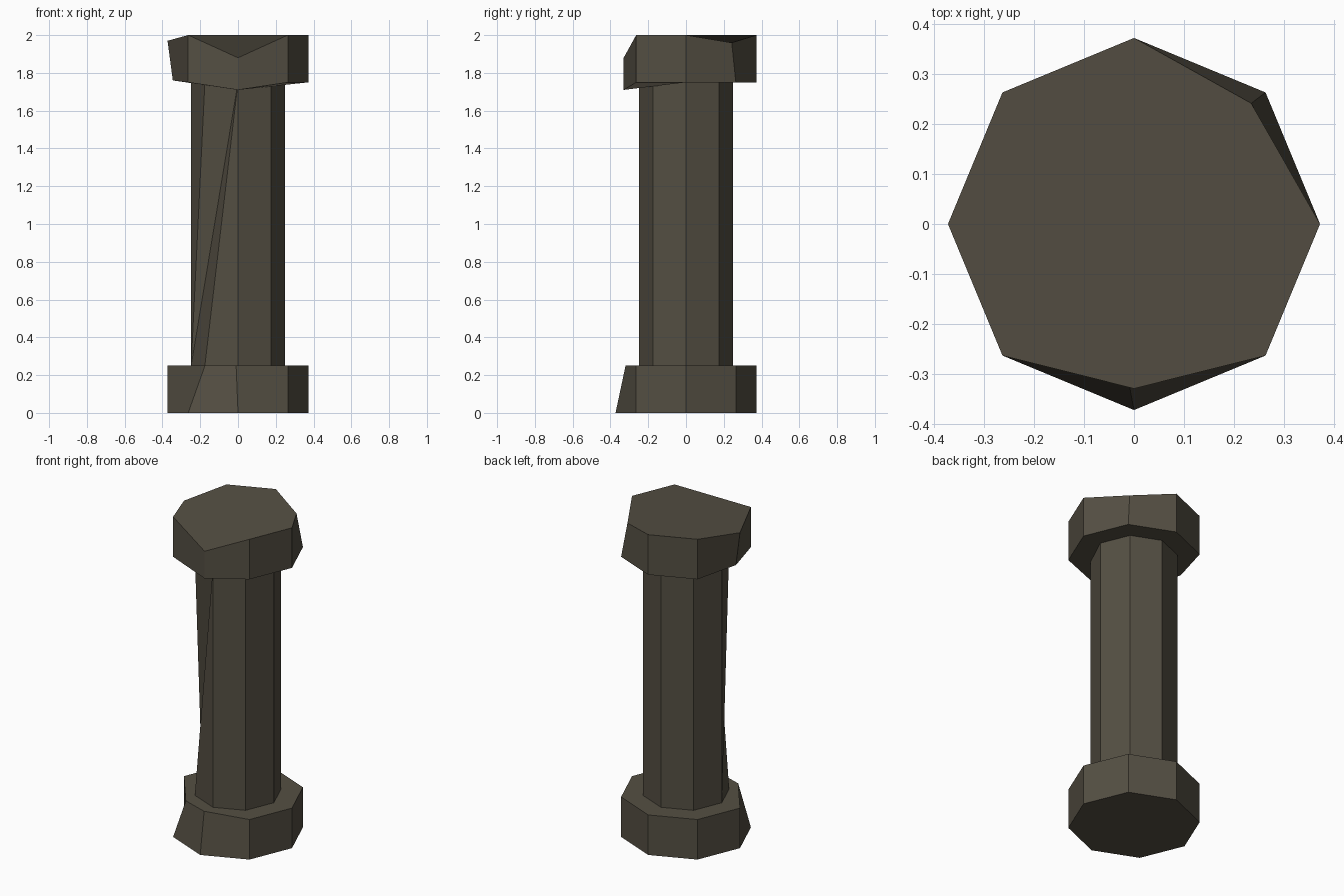
import bpy
import bmesh
import math
from mathutils import Vector

cube = bpy.data.objects.get("Cube")
if cube:
    bpy.data.objects.remove(cube, do_unlink=True)

stone = bpy.data.materials.new("dark_stone")
stone.use_nodes = True
colour = (0.089, 0.078, 0.056, 1)
stone.diffuse_color = colour
stone.node_tree.nodes["Principled BSDF"].inputs["Base Color"].default_value = colour


def ring(radius, z, moved=None):
    """Octagon of points from +x anticlockwise, with chipped corners moved."""
    points = [Vector((radius * math.cos(i * math.pi / 4),
                      radius * math.sin(i * math.pi / 4), z)) for i in range(8)]
    for corner, place in (moved or {}).items():
        points[corner] = Vector(place)
    return points


def prism(name, low, high, worn_corner=None):
    bm = bmesh.new()
    b = [bm.verts.new(p) for p in low]
    t = [bm.verts.new(p) for p in high]
    bm.faces.new(b[::-1])
    bm.faces.new(t)
    worn = () if worn_corner is None else (worn_corner - 1, worn_corner)
    for i in range(8):
        j = (i + 1) % 8
        if i not in worn:
            bm.faces.new((b[i], b[j], t[j], t[i]))
    # A worn corner becomes a shallow twisted hollow between its neighbours
    if worn:
        i, k, j = worn_corner - 1, worn_corner, worn_corner + 1
        for tri in ((t[k], t[i], b[i]), (t[j], t[k], b[i]),
                    (t[j], b[i], b[k]), (t[j], b[k], b[j])):
            bm.faces.new(tri)
    mesh = bpy.data.meshes.new(name)
    bm.to_mesh(mesh)
    bm.free()
    mesh.materials.append(stone)
    obj = bpy.data.objects.new(name, mesh)
    bpy.context.collection.objects.link(obj)
    return obj


# Base block with its front corners leaning inward
prism("base", ring(0.373, 0),
      ring(0.373, 0.25, {5: (-0.175, -0.265, 0.25), 6: (-0.01, -0.32, 0.25)}))

# Column shaft, worn at the front corner
prism("shaft", ring(0.248, 0.25), ring(0.248, 1.75), worn_corner=5)

# Capital block with chipped corners
prism("capital",
      ring(0.373, 1.75, {4: (-0.345, 0, 1.76), 6: (0, -0.33, 1.71)}),
      ring(0.373, 2, {1: (0.235, 0.242, 1.96), 4: (-0.373, 0, 1.97),
                      6: (0, -0.33, 1.88)}))
